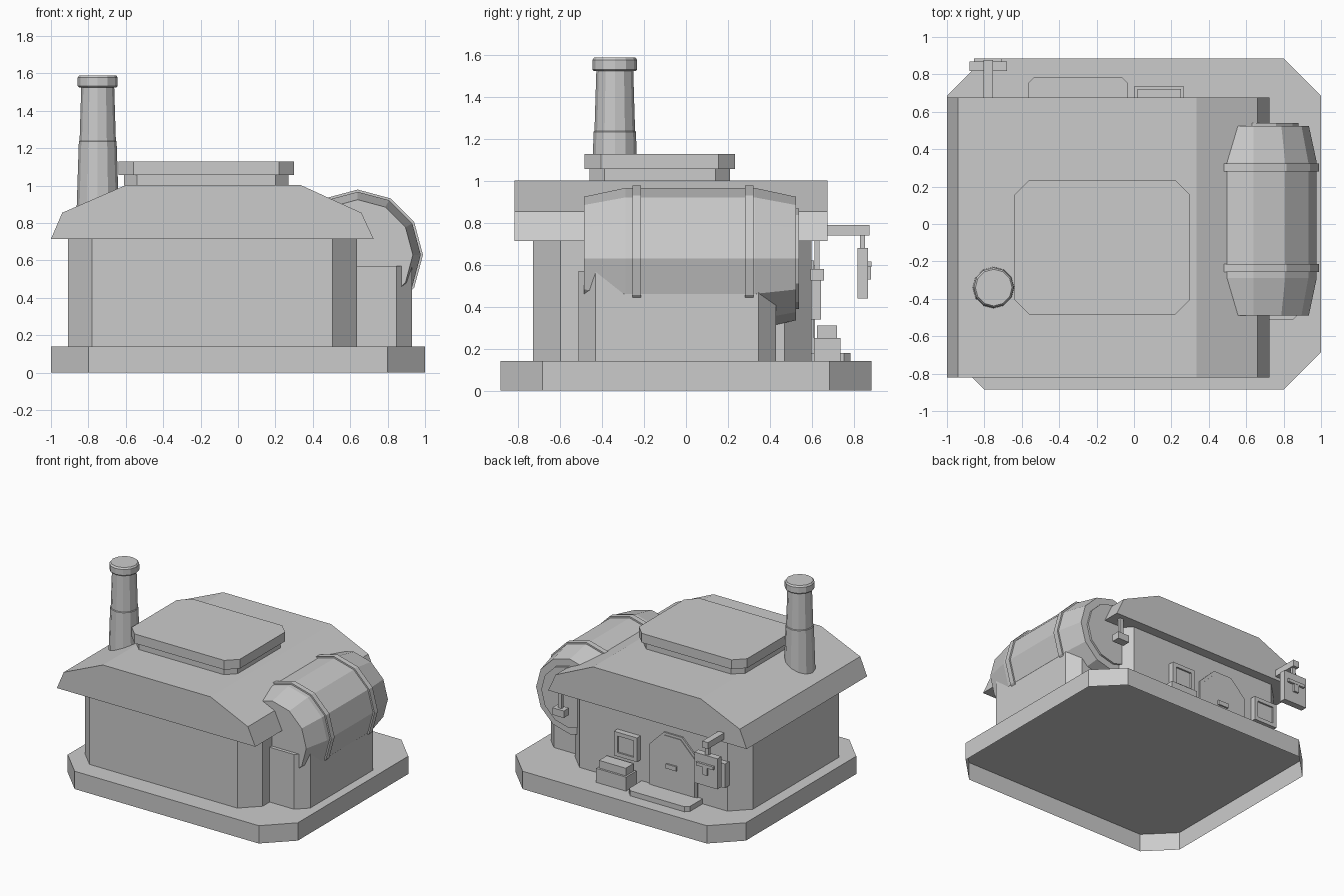
import bpy, bmesh, math
from mathutils import Vector

cube = bpy.data.objects.get("Cube")
if cube:
    bpy.data.objects.remove(cube, do_unlink=True)

grey = bpy.data.materials.new("plain_grey")
grey.use_nodes = True
grey.diffuse_color = (0.6, 0.6, 0.6, 1)
grey.node_tree.nodes["Principled BSDF"].inputs["Base Color"].default_value = (0.6, 0.6, 0.6, 1)


def finish(name, bm):
    bmesh.ops.recalc_face_normals(bm, faces=bm.faces)
    mesh = bpy.data.meshes.new(name)
    bm.to_mesh(mesh)
    bm.free()
    mesh.materials.append(grey)
    obj = bpy.data.objects.new(name, mesh)
    bpy.context.collection.objects.link(obj)
    return obj


def prism(name, outline, lo, hi, axis="z"):
    """Extrude a 2D outline: along z from (x, y), or along y from (x, z)."""
    bm = bmesh.new()
    place = (lambda p: (p[0], p[1], lo)) if axis == "z" else (lambda p: (p[0], lo, p[1]))
    face = bm.faces.new([bm.verts.new(place(p)) for p in outline])
    ext = bmesh.ops.extrude_face_region(bm, geom=[face], use_keep_orig=True)
    shift = Vector((0, 0, hi - lo)) if axis == "z" else Vector((0, hi - lo, 0))
    moved = [g for g in ext["geom"] if isinstance(g, bmesh.types.BMVert)]
    bmesh.ops.translate(bm, verts=moved, vec=shift)
    return finish(name, bm)


def rect(x0, x1, y0, y1, low=0.0, high=0.0):
    """Rectangle outline with cut corners on its low and high sides."""
    pts = []
    for x, y, sx, sy, c in ((x0, y0, 1, 1, low), (x1, y0, -1, 1, low),
                            (x1, y1, -1, -1, high), (x0, y1, 1, -1, high)):
        if c == 0:
            pts.append((x, y))
        else:
            pair = [(x, y + sy * c), (x + sx * c, y)]
            pts += pair if sx == sy else pair[::-1]
    return pts


def box(name, x0, x1, y0, y1, z0, z1):
    return prism(name, rect(x0, x1, y0, y1), z0, z1)


def lathe(name, profile, sides, centre, axis="z"):
    """Closed solid of revolution from (radius, distance along axis)."""
    bm = bmesh.new()
    rings = []
    for r, d in profile:
        ring = []
        for i in range(sides):
            a = math.tau * i / sides
            u, v = r * math.cos(a), r * math.sin(a)
            p = (u, v, d) if axis == "z" else (u, d, v)
            ring.append(bm.verts.new(Vector(p) + Vector(centre)))
        rings.append(ring)
    for a, b in zip(rings, rings[1:]):
        for i in range(sides):
            j = (i + 1) % sides
            bm.faces.new((a[i], a[j], b[j], b[i]))
    bm.faces.new(rings[0])
    bm.faces.new(rings[-1])
    return finish(name, bm)


# Hollow base slab, open underneath
base = prism("base_slab", rect(-1, 1, -0.885, 0.885, 0.2, 0.2), 0, 0.14)
bm = bmesh.new()
bm.from_mesh(base.data)
bottom = [f for f in bm.faces if f.calc_center_median().z < 0.01]
bmesh.ops.delete(bm, geom=bottom, context="FACES_ONLY")
bm.to_mesh(base.data)
bm.free()

# Main walls and side annex
prism("house_walls", rect(-0.91, 0.635, -0.73, 0.6, 0.13, 0.13), 0.14, 0.72)
prism("annex_walls", rect(0.4, 0.93, -0.514, 0.43, 0.083, 0.083), 0.14, 0.57)

# Roof and stepped cap
prism("roof", [(-1, 0.715), (-0.94, 0.855), (-0.6, 1.003), (0.335, 1.003),
               (0.66, 0.855), (0.725, 0.715)], -0.82, 0.675, "y")
prism("roof_cap_lower", rect(-0.61, 0.27, -0.46, 0.21, 0.07, 0.07), 1.0, 1.06)
prism("roof_cap_upper", rect(-0.64, 0.3, -0.485, 0.235, 0.08, 0.08), 1.057, 1.13)

# Chimney
lathe("chimney", [(0.113, 0.87), (0.101, 1.235), (0.097, 1.24), (0.088, 1.53)],
      12, (-0.75, -0.34, 0))
lathe("chimney_cap", [(0.1, 1.525), (0.107, 1.532), (0.107, 1.578), (0.098, 1.59)],
      12, (-0.75, -0.34, 0))

# Barrel lying along the side, with bands and end disc
barrel_centre = (0.64, 0, 0.63)
lathe("barrel", [(0.295, -0.488), (0.337, -0.29), (0.337, 0.33), (0.295, 0.525)],
      12, barrel_centre, "y")
for label, y in (("front", -0.235), ("back", 0.302)):
    lathe(label + "_barrel_band", [(0.349, y - 0.021), (0.349, y + 0.021)],
          12, barrel_centre, "y")
lathe("barrel_end_disc", [(0.24, 0.52), (0.24, 0.54)], 12, barrel_centre, "y")

# Back door, handle and step
prism("door_frame", rect(-0.525, -0.105, 0.14, 0.62, 0, 0.13), 0.59, 0.612, "y")
prism("door_panel", rect(-0.505, -0.125, 0.14, 0.6, 0, 0.12), 0.6, 0.617, "y")
box("door_handle", -0.355, -0.265, 0.6, 0.63, 0.35, 0.385)
prism("door_step", rect(-0.565, -0.035, 0.59, 0.785, 0, 0.03), 0.14, 0.18)

# Back windows: four frame bars around a pane
for label, x in (("left", 0.075), ("right", -0.69)):
    for side, s in (("inner", -1), ("outer", 1)):
        bar = x + s * 0.085
        box(f"{label}_window_{side}_bar", bar - 0.015, bar + 0.015, 0.59, 0.645, 0.34, 0.53)
    box(label + "_window_sill", x - 0.07, x + 0.07, 0.59, 0.645, 0.34, 0.37)
    box(label + "_window_lintel", x - 0.07, x + 0.07, 0.59, 0.645, 0.5, 0.53)
    box(label + "_window_pane", x - 0.07, x + 0.07, 0.59, 0.632, 0.37, 0.5)

# Crate by the door
box("crate_body", 0.003, 0.265, 0.61, 0.738, 0.14, 0.25)
box("crate_lid", 0.018, 0.25, 0.625, 0.722, 0.25, 0.31)

# Lamp hanging below the roof
box("lamp_post", 0.635, 0.665, 0.613, 0.637, 0.58, 0.72)
box("lamp_body", 0.6, 0.7, 0.595, 0.66, 0.525, 0.58)

# Hanging sign on a bracket
box("sign_bracket", -0.805, -0.755, 0.66, 0.877, 0.74, 0.79)
box("sign_hanger", -0.795, -0.765, 0.83, 0.855, 0.67, 0.745)
box("sign_board", -0.88, -0.68, 0.818, 0.868, 0.44, 0.68)
box("sign_rail", -0.855, -0.705, 0.86, 0.885, 0.59, 0.615)
box("sign_peg", -0.8, -0.76, 0.86, 0.883, 0.53, 0.59)
